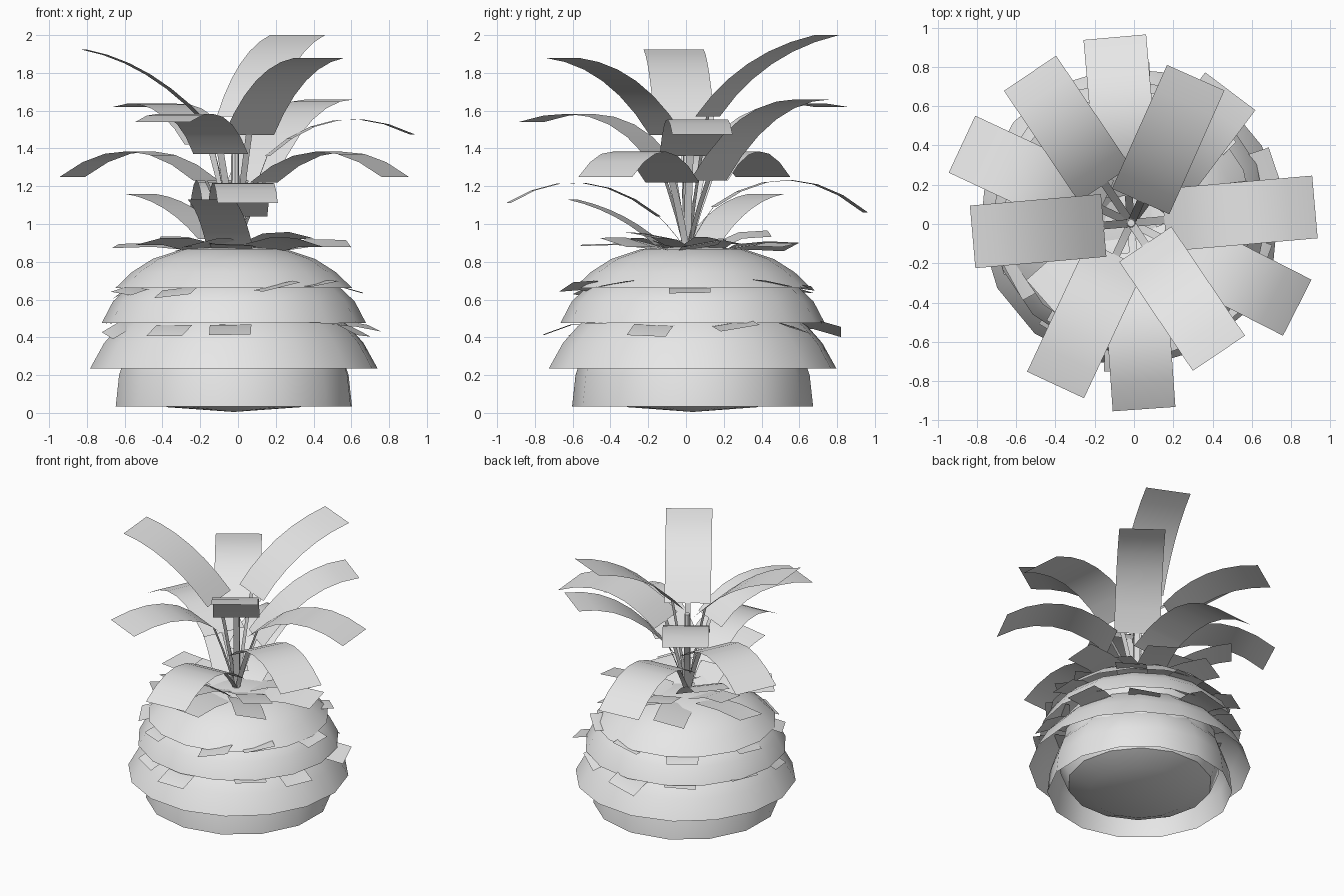
import bpy, bmesh, math, random
from mathutils import Vector, Matrix

random.seed(4)
cube = bpy.data.objects.get("Cube")
if cube:
    bpy.data.objects.remove(cube, do_unlink=True)

grey = bpy.data.materials.new("light_grey")
grey.use_nodes = True
grey.diffuse_color = (0.8, 0.8, 0.8, 1)
grey.node_tree.nodes["Principled BSDF"].inputs["Base Color"].default_value = (0.8, 0.8, 0.8, 1)

BODY = Vector((-0.022, 0.035, 0))
CROWN = Vector((-0.015, 0.005, 0))


def finish(name, bm, angle=35):
    mesh = bpy.data.meshes.new(name)
    bm.to_mesh(mesh)
    bm.free()
    mesh.materials.append(grey)
    ob = bpy.data.objects.new(name, mesh)
    bpy.context.collection.objects.link(ob)
    bpy.ops.object.select_all(action="DESELECT")
    ob.select_set(True)
    bpy.context.view_layer.objects.active = ob
    bpy.ops.object.shade_smooth_by_angle(angle=math.radians(angle))
    return ob


def lathe(name, profile, sides=14, turn=0.0):
    """Spin an (r, z) profile, listed from the bottom up, about the body axis."""
    bm = bmesh.new()
    verts = [bm.verts.new(BODY + Vector((r, 0, z))) for r, z in profile]
    edges = [bm.edges.new(pair) for pair in zip(verts, verts[1:])]
    bmesh.ops.rotate(bm, verts=verts, cent=BODY, matrix=Matrix.Rotation(turn, 3, "Z"))
    bmesh.ops.spin(bm, geom=verts + edges, cent=BODY, axis=(0, 0, 1),
                   angle=math.tau, steps=sides, use_duplicate=False)
    bmesh.ops.remove_doubles(bm, verts=bm.verts, dist=0.001)
    bmesh.ops.recalc_face_normals(bm, faces=bm.faces)
    return finish(name, bm)


def strip(name, azimuth, start, bend, end, width, origin, steps=6, roll=0.0):
    """Flat blade following a quadratic curve of (r, z) points."""
    a = math.radians(azimuth)
    out = Vector((math.cos(a), math.sin(a), 0))
    side = Vector((-math.sin(a), math.cos(a), math.tan(roll))).normalized() * width / 2
    bm = bmesh.new()
    rows = []
    for i in range(steps + 1):
        t = i / steps
        r, z = [(1 - t) ** 2 * p + 2 * t * (1 - t) * q + t * t * s
                for p, q, s in zip(start, bend, end)]
        mid = origin + out * r + Vector((0, 0, z))
        rows.append([bm.verts.new(mid - side), bm.verts.new(mid + side)])
    for (p, q), (s, t) in zip(rows, rows[1:]):
        bm.faces.new((p, s, t, q))
    return finish(name, bm, 40)


# Core of the body with its shallow underside
lathe("body_core", [(0, 0.005), (0.35, 0.03), (0.5, 0.1), (0.56, 0.25), (0.5, 0.6), (0, 0.8)])

# Overlapping skirts, each running up under the next
lathe("bottom_skirt", [(0.638, 0.035), (0.62, 0.2), (0.58, 0.32), (0.5, 0.42)], turn=0.2)
lathe("lower_skirt", [(0.765, 0.235), (0.69, 0.37), (0.61, 0.46), (0.5, 0.55)], 16, 0.1)
lathe("middle_skirt", [(0.70, 0.475), (0.64, 0.59), (0.555, 0.67), (0.42, 0.74)], 16)
lathe("top_skirt", [(0.628, 0.66), (0.54, 0.745), (0.43, 0.815), (0.27, 0.868), (0, 0.885)], 16)

# Crown leaves: azimuth, start (r, z), bend, end
crown = [
    (66, (0.12, 1.57), (0.38, 1.91), (0.81, 2.0)),
    (185, (0.14, 1.52), (0.45, 1.86), (0.81, 1.925)),
    (304, (0.13, 1.47), (0.40, 1.84), (0.80, 1.88)),
    (53, (0.14, 1.23), (0.45, 1.66), (0.84, 1.66)),
    (124, (0.24, 1.42), (0.52, 1.70), (0.92, 1.62)),
    (245, (0.18, 1.37), (0.45, 1.68), (0.91, 1.54)),
    (5, (0.17, 1.36), (0.52, 1.68), (0.94, 1.475)),
    (155, (0.17, 1.23), (0.55, 1.53), (0.95, 1.25)),
    (333, (0.17, 1.22), (0.55, 1.53), (0.95, 1.25)),
    (95, (0.14, 1.09), (0.55, 1.39), (0.95, 1.06)),
    (274, (0.15, 1.04), (0.55, 1.36), (0.95, 1.11)),
    (258, (0.15, 0.89), (0.35, 1.07), (0.62, 1.13)),
    (140, (0.15, 0.92), (0.38, 1.13), (0.66, 1.16)),
]
for n, (az, start, bend, end) in enumerate(crown, 1):
    width = 0.32 if n < 12 else 0.25
    strip(f"crown_leaf_{n}", az, start, bend, end, width, CROWN)
    foot = (0.01, 0.87)
    half = ((foot[0] + start[0]) * 0.4, (foot[1] + start[1]) / 2)
    strip(f"leaf_stem_{n}", az, foot, half, start, 0.04, CROWN, 3)

# Central stalk
bm = bmesh.new()
bmesh.ops.create_cone(bm, cap_ends=True, segments=8, radius1=0.025, radius2=0.02, depth=0.6,
                      matrix=Matrix.Translation(CROWN + Vector((0, 0, 1.15))))
finish("stalk", bm)


def leaf_ring(name, count, turn, start, end, width):
    """Short leaves poking out around the body, slightly irregular."""
    for i in range(count):
        az = turn + 360 * i / count + random.uniform(-7, 7)
        tip = (end[0] + random.uniform(-0.05, 0.05), end[1] + random.uniform(-0.035, 0.035))
        mid = ((start[0] + tip[0]) / 2, max(start[1], tip[1]) + 0.02)
        strip(f"{name}_{i + 1}", az, start, mid, tip, width, BODY, 2,
              random.uniform(-0.25, 0.25))


# Leaves lying over the shoulder and in the gaps between the skirts
leaf_ring("collar_leaf", 5, 30, (0.1, 0.87), (0.42, 0.92), 0.22)
leaf_ring("shoulder_leaf", 7, 10, (0.2, 0.87), (0.60, 0.88), 0.22)
leaf_ring("upper_gap_leaf", 9, 5, (0.48, 0.66), (0.67, 0.65), 0.22)
leaf_ring("lower_gap_leaf", 10, 20, (0.5, 0.47), (0.74, 0.44), 0.22)
